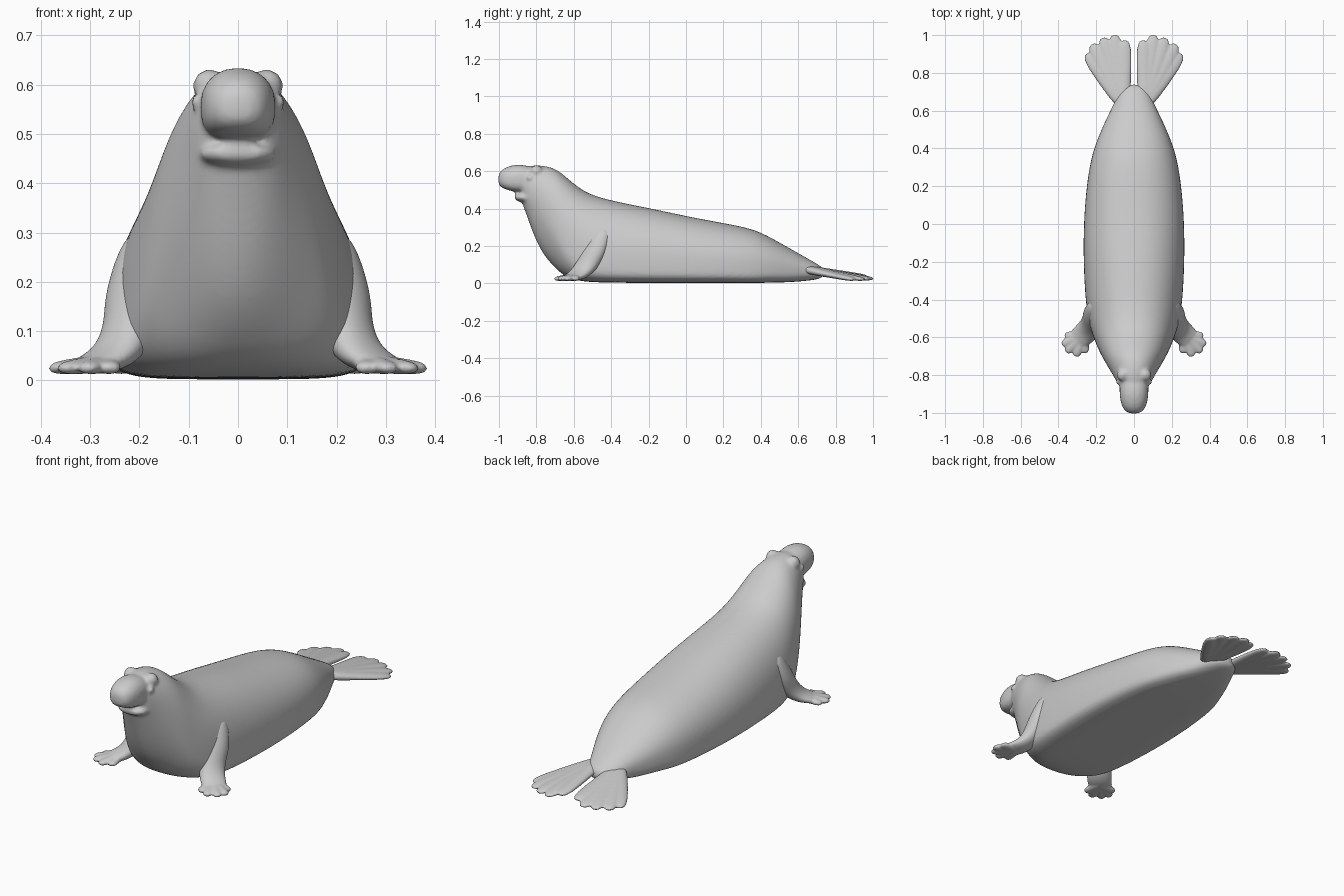
import bpy, bmesh
from math import sin, cos, pi
from mathutils import Vector, Matrix

cube = bpy.data.objects.get("Cube")
if cube:
    bpy.data.objects.remove(cube)

grey = bpy.data.materials.new("soft_grey_skin")
grey.use_nodes = True
grey.diffuse_color = (0.6, 0.6, 0.6, 1)
grey.node_tree.nodes["Principled BSDF"].inputs["Base Color"].default_value = (0.6, 0.6, 0.6, 1)


def skin(bm, rings):
    """Join closed rings of points into a capped surface."""
    loops = [[bm.verts.new(p) for p in ring] for ring in rings]
    n = len(loops[0])
    for a, b in zip(loops, loops[1:]):
        for i in range(n):
            j = (i + 1) % n
            bm.faces.new((a[i], a[j], b[j], b[i]))
    bm.faces.new(loops[0])
    bm.faces.new(loops[-1])


def slices(bm, stations, count=32):
    """Loft upright sections: y, top, bottom, widest height, half width, lower squareness."""
    rings = []
    for y, top, bottom, mid, half, square in stations:
        ring = []
        for i in range(count):
            a = 2 * pi * (i + 0.5) / count
            c, s = cos(a), sin(a)
            power = 2 / (2.2 if s > 0 else square)
            x = half * abs(c) ** power * (1 if c > 0 else -1)
            rise = abs(s) ** power
            z = mid + (top - mid) * rise if s > 0 else mid - (mid - bottom) * rise
            ring.append((x, y, z))
        rings.append(ring)
    skin(bm, rings)


def limb(bm, path, across, side, count=16):
    """Flattened tube along (point, half width, half thickness) entries."""
    points = [Vector(p) for p, w, t in path]
    u = Vector(across).normalized()
    rings = []
    for k, (p, w, t) in enumerate(path):
        along = points[min(k + 1, len(path) - 1)] - points[max(k - 1, 0)]
        n = along.cross(u).normalized()
        ring = []
        for i in range(count):
            a = 2 * pi * i / count
            q = points[k] + u * (w * cos(a)) + n * (t * sin(a))
            ring.append((q.x * side, q.y, q.z))
        rings.append(ring)
    skin(bm, rings)


def toe(bm, root, tip, width, thick, side):
    """A rounded ray from root to tip, lying nearly flat."""
    root, tip = Vector(root), Vector(tip)
    d = tip - root
    shape = ((0, 0.8, 1.6), (0.4, 0.95, 1.2), (0.75, 1, 1), (0.92, 0.85, 0.8), (1, 0.45, 0.4))
    path = [(root + d * f, width * w, thick * t) for f, w, t in shape]
    limb(bm, path, (-d.y, d.x, 0), side)


def finish(name, bm, voxel, rounds):
    """Fuse the overlapping volumes into one smooth skin."""
    bmesh.ops.recalc_face_normals(bm, faces=bm.faces)
    mesh = bpy.data.meshes.new(name)
    bm.to_mesh(mesh)
    bm.free()
    mesh.materials.append(grey)
    mesh.shade_smooth()
    obj = bpy.data.objects.new(name, mesh)
    bpy.context.collection.objects.link(obj)
    sub = obj.modifiers.new("round", "SUBSURF")
    sub.levels = sub.render_levels = 2
    fuse = obj.modifiers.new("fuse", "REMESH")
    fuse.mode = "VOXEL"
    fuse.voxel_size = voxel
    fuse.use_smooth_shade = True
    soft = obj.modifiers.new("soften", "SMOOTH")
    soft.factor = 0.5
    soft.iterations = rounds
    return obj


# Body, neck and head
bm = bmesh.new()
slices(bm, [
    (-0.89, 0.59, 0.46, 0.53, 0.05, 2),
    (-0.86, 0.622, 0.39, 0.52, 0.08, 2),
    (-0.82, 0.632, 0.27, 0.48, 0.10, 2),
    (-0.77, 0.632, 0.16, 0.41, 0.13, 2),
    (-0.70, 0.618, 0.08, 0.30, 0.172, 2.2),
    (-0.64, 0.57, 0.03, 0.20, 0.20, 2.8),
    (-0.56, 0.50, 0.01, 0.15, 0.23, 4),
    (-0.46, 0.455, 0.004, 0.12, 0.254, 5),
    (-0.20, 0.405, 0.002, 0.11, 0.27, 5),
    (0.05, 0.35, 0.002, 0.10, 0.266, 5),
    (0.25, 0.315, 0.002, 0.10, 0.246, 5),
    (0.37, 0.288, 0.002, 0.09, 0.222, 5),
    (0.46, 0.242, 0.004, 0.09, 0.19, 4),
    (0.55, 0.19, 0.006, 0.08, 0.15, 4),
    (0.63, 0.145, 0.012, 0.07, 0.11, 3),
    (0.70, 0.105, 0.02, 0.06, 0.08, 2.5),
    (0.74, 0.08, 0.035, 0.055, 0.04, 2)])
# Overhanging muzzle
slices(bm, [
    (-1.004, 0.58, 0.53, 0.552, 0.025, 2),
    (-0.988, 0.607, 0.512, 0.555, 0.052, 2.5),
    (-0.95, 0.627, 0.497, 0.56, 0.07, 3),
    (-0.90, 0.637, 0.488, 0.56, 0.077, 3),
    (-0.85, 0.63, 0.488, 0.555, 0.076, 3),
    (-0.78, 0.61, 0.50, 0.55, 0.07, 3)])
# Lower jaw
slices(bm, [
    (-0.918, 0.475, 0.452, 0.463, 0.04, 2),
    (-0.90, 0.482, 0.438, 0.46, 0.068, 2),
    (-0.86, 0.485, 0.428, 0.46, 0.083, 2),
    (-0.80, 0.485, 0.425, 0.46, 0.085, 2)])
# Brow ridges and eyes
for side in (-1, 1):
    for spot, radius in (((0.058, -0.80, 0.598), 0.036), ((0.082, -0.835, 0.565), 0.016)):
        place = Matrix.Translation((spot[0] * side, spot[1], spot[2]))
        bmesh.ops.create_icosphere(bm, subdivisions=2, radius=radius, matrix=place)
finish("body", bm, 0.009, 4)

for side, label in ((1, "left"), (-1, "right")):
    # Front flipper: arm from the shoulder, then a fan of toes
    bm = bmesh.new()
    limb(bm, [
        ((0.18, -0.44, 0.30), 0.05, 0.04),
        ((0.20, -0.47, 0.22), 0.07, 0.05),
        ((0.215, -0.50, 0.15), 0.072, 0.052),
        ((0.222, -0.53, 0.095), 0.066, 0.05),
        ((0.25, -0.57, 0.052), 0.064, 0.036),
        ((0.285, -0.60, 0.036), 0.062, 0.023),
        ((0.315, -0.625, 0.03), 0.05, 0.014)], (0.6, 0.8, 0), side)
    for x, y in ((0.368, -0.595), (0.382, -0.64), (0.36, -0.68), (0.31, -0.703), (0.26, -0.685)):
        toe(bm, (0.265, -0.585, 0.036), (x, y, 0.024), 0.025, 0.015, side)
    finish("front_flipper_" + label, bm, 0.006, 4)

    # Hind flipper: broad fan of webbed rays
    bm = bmesh.new()
    for x, y, z in ((0.25, 0.905, 0.02), (0.222, 0.955, 0.02), (0.165, 0.99, 0.022),
                    (0.105, 1.004, 0.024), (0.05, 0.975, 0.034)):
        toe(bm, (0.055, 0.62, 0.078), (x, y, z), 0.041, 0.016, side)
    finish("hind_flipper_" + label, bm, 0.006, 4)
